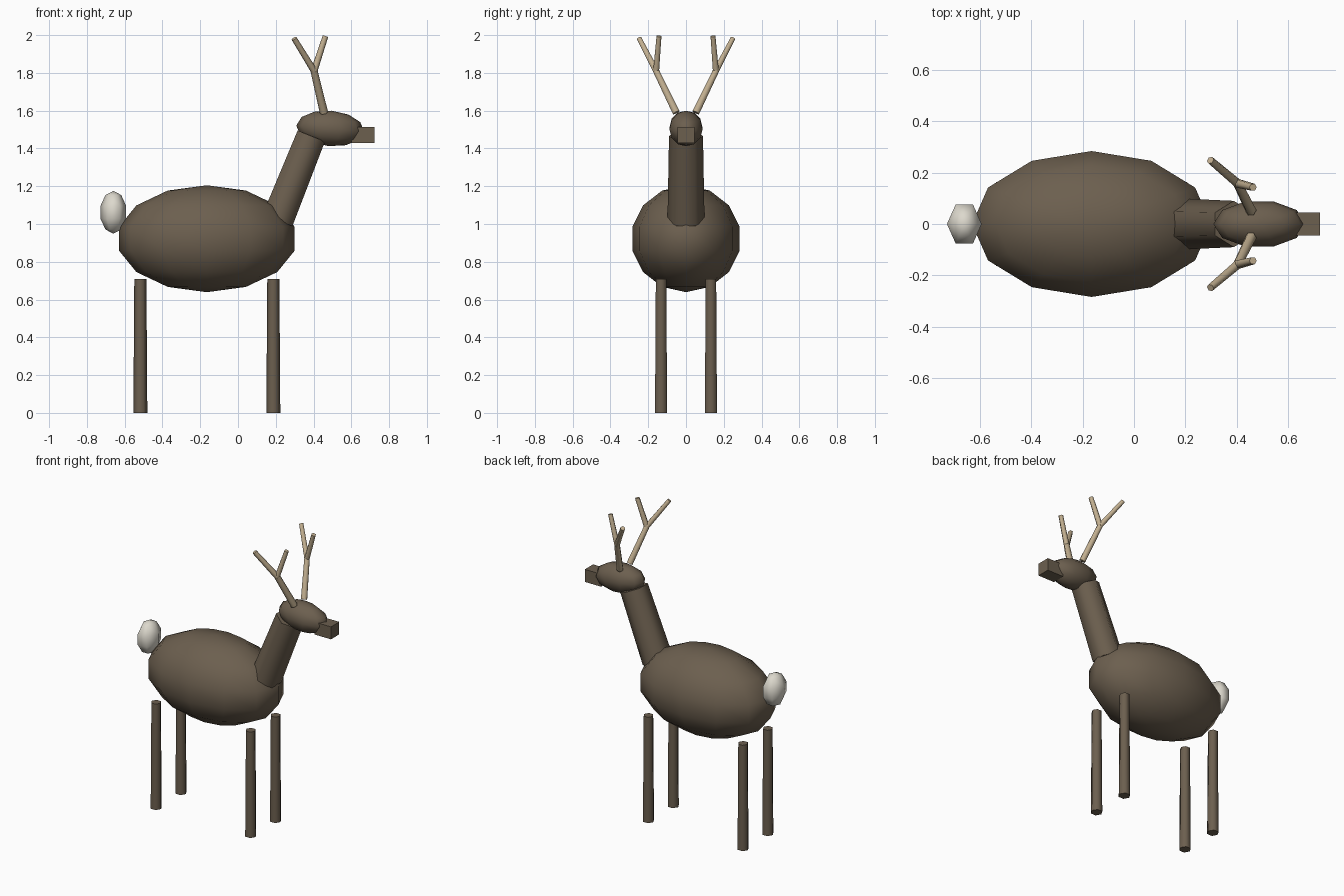
import bpy, bmesh
from math import sin, cos, pi, radians
from mathutils import Vector, Matrix

cube = bpy.data.objects.get("Cube")
if cube:
    bpy.data.objects.remove(cube, do_unlink=True)


def material(name, rgb):
    m = bpy.data.materials.new(name)
    m.use_nodes = True
    m.diffuse_color = (*rgb, 1)
    m.node_tree.nodes["Principled BSDF"].inputs["Base Color"].default_value = (*rgb, 1)
    return m


brown = material("brown fur", (0.15, 0.115, 0.078))
white = material("white tail fur", (0.72, 0.69, 0.61))
horn = material("antler tan", (0.54, 0.43, 0.28))


def finish(name, bm, mat, angle):
    bmesh.ops.remove_doubles(bm, verts=bm.verts, dist=0.0005)
    bmesh.ops.recalc_face_normals(bm, faces=bm.faces)
    me = bpy.data.meshes.new(name)
    bm.to_mesh(me)
    bm.free()
    me.materials.append(mat)
    ob = bpy.data.objects.new(name, me)
    bpy.context.collection.objects.link(ob)
    bpy.ops.object.select_all(action='DESELECT')
    ob.select_set(True)
    bpy.context.view_layer.objects.active = ob
    bpy.ops.object.shade_smooth_by_angle(angle=radians(angle))
    return ob


def ellipsoid(name, centre, radii, segments, rings, mat, tilt=0):
    bm = bmesh.new()
    rows = []
    for j in range(rings + 1):
        t = pi * j / rings
        rows.append([bm.verts.new((sin(t) * cos(2 * pi * i / segments),
                                   sin(t) * sin(2 * pi * i / segments), cos(t)))
                     for i in range(segments)])
    for a, b in zip(rows, rows[1:]):
        for i in range(segments):
            k = (i + 1) % segments
            bm.faces.new((a[i], b[i], b[k], a[k]))
    place = (Matrix.Translation(centre) @ Matrix.Rotation(radians(tilt), 4, 'Y')
             @ Matrix.Diagonal((*radii, 1)))
    bmesh.ops.transform(bm, matrix=place, verts=bm.verts)
    return finish(name, bm, mat, 75)


def tube(name, start, end, r0, r1, mat, turn=0, sides=6):
    """Tapered prism; its first corner lies in the x-z plane unless turned."""
    start, end = Vector(start), Vector(end)
    axis = (end - start).normalized()
    v = axis.cross(Vector((1, 0, 0))).normalized()
    u = v.cross(axis)
    bm = bmesh.new()
    caps = []
    for p, r in ((start, r0), (end, r1)):
        caps.append([bm.verts.new(p + r * (u * cos(a) + v * sin(a)))
                     for a in (2 * pi * i / sides + radians(turn) for i in range(sides))])
        bm.faces.new(caps[-1])
    for i in range(sides):
        k = (i + 1) % sides
        bm.faces.new((caps[0][i], caps[0][k], caps[1][k], caps[1][i]))
    return finish(name, bm, mat, 65)


# Body, tail and head
ellipsoid("body", (-0.165, 0, 0.922), (0.477, 0.291, 0.283), 12, 7, brown)
ellipsoid("tail", (-0.66, 0, 1.062), (0.071, 0.092, 0.113), 6, 5, white)
ellipsoid("head", (0.488, 0, 1.506), (0.18, 0.092, 0.094), 10, 6, brown, tilt=5)

# Neck with corners facing sideways
tube("neck", (0.209, 0, 1.02), (0.388, 0, 1.466), 0.098, 0.09, brown, turn=30)

# Muzzle block
bm = bmesh.new()
bmesh.ops.create_cube(bm, size=1, matrix=Matrix.Translation((0.662, 0, 1.472))
                      @ Matrix.Diagonal((0.122, 0.088, 0.084, 1)))
finish("muzzle", bm, brown, 30)

# Legs and antlers, one set per side
for side, s in (("right", -1), ("left", 1)):
    for part, x in (("front", 0.187), ("back", -0.517)):
        tube(f"{part}_leg_{side}", (x, s * 0.132, 0), (x, s * 0.132, 0.71),
             0.037, 0.032, brown)
    fork = (0.403, s * 0.158, 1.81)
    tube(f"antler_stem_{side}", (0.455, s * 0.052, 1.59), fork, 0.022, 0.019, horn)
    tube(f"antler_outer_prong_{side}", fork, (0.297, s * 0.248, 1.982), 0.018, 0.015, horn)
    tube(f"antler_inner_prong_{side}", fork, (0.463, s * 0.143, 1.994), 0.018, 0.015, horn)
